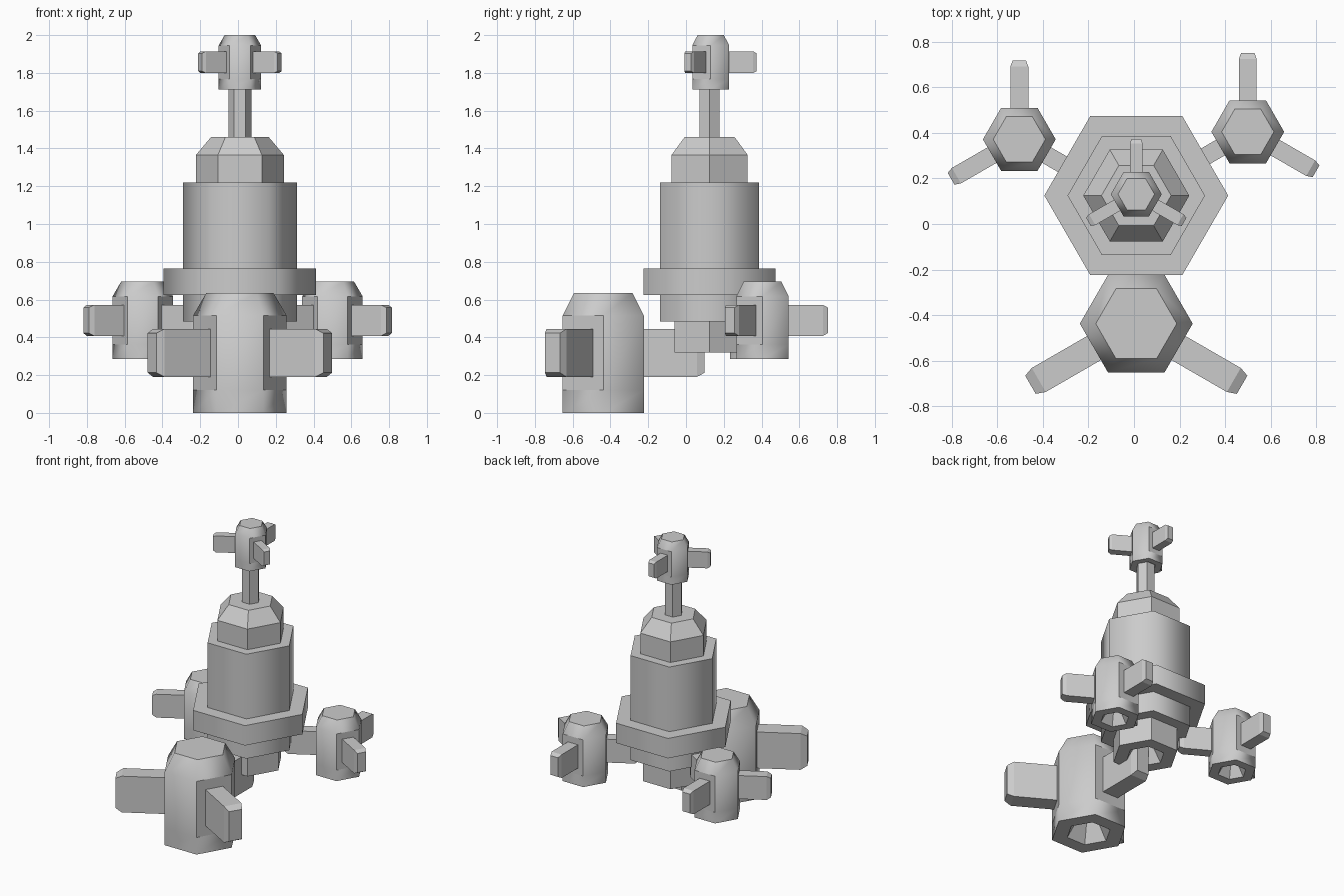
import bpy, bmesh
from math import cos, sin, radians, pi

if "Cube" in bpy.data.objects:
    bpy.data.objects.remove(bpy.data.objects["Cube"])

CX, CY = 0.01, 0.125  # main axis


def finish(bm, name, loc, scale=1.0):
    bmesh.ops.recalc_face_normals(bm, faces=bm.faces)
    me = bpy.data.meshes.new(name)
    bm.to_mesh(me)
    bm.free()
    ob = bpy.data.objects.new(name, me)
    ob.location = loc
    ob.scale = (scale,) * 3
    bpy.context.collection.objects.link(ob)
    return ob


def hex_stack(name, loc, rings, smooth=(), panel=None, scale=1.0):
    """Six-sided loft through (radius, z) rings; 'smooth' lists soft bands,
    'panel' is a band whose alternate faces stay flat."""
    bm = bmesh.new()
    loops = [[bm.verts.new((r * cos(k * pi / 3), r * sin(k * pi / 3), z))
              for k in range(6)] for r, z in rings]
    for b in range(len(loops) - 1):
        for k in range(6):
            n = (k + 1) % 6
            f = bm.faces.new((loops[b][k], loops[b][n], loops[b + 1][n], loops[b + 1][k]))
            f.smooth = b in smooth and not (b == panel and k % 2 == 1)
    bm.faces.new(loops[0])
    bm.faces.new(loops[-1])
    return finish(bm, name, loc, scale)


def fin(name, loc, angle, scale):
    """Flat blade with a chamfered tip, pointing along 'angle'."""
    bm = bmesh.new()
    loops = []
    for x, hw, z0, z1 in ((0.16, 0.061, 0.19, 0.445), (0.495, 0.061, 0.19, 0.445),
                          (0.537, 0.046, 0.213, 0.422)):
        loops.append([bm.verts.new((x, y, z)) for y, z in
                      ((-hw, z0), (hw, z0), (hw, z1), (-hw, z1))])
    for a, b in zip(loops, loops[1:]):
        for k in range(4):
            n = (k + 1) % 4
            bm.faces.new((a[k], a[n], b[n], b[k]))
    bm.faces.new(loops[0])
    bm.faces.new(loops[-1])
    finish(bm, name, loc, scale).rotation_euler.z = radians(angle)


def pod(name, loc, scale):
    """Thruster pod with hollow nozzle, flat side panels and three fins."""
    rings = [(0.07, 0.13), (0.145, 0), (0.248, 0), (0.248, 0.12),
             (0.248, 0.515), (0.178, 0.635)]
    hex_stack(name, loc, rings, smooth=(2, 3, 4), panel=3, scale=scale)
    for i, a in enumerate((90, 210, 330)):
        fin(f"{name}_fin_{i + 1}", loc, a, scale)


# Central tower
axis = (CX, CY, 0)
hex_stack("lower_nozzle", axis, [(0.06, 0.42), (0.125, 0.32), (0.216, 0.32), (0.216, 0.49)])
hex_stack("lower_collar", axis, [(0.302, 0.485), (0.302, 0.63)], smooth=(0,))
hex_stack("wide_flange", axis, [(0.404, 0.625), (0.404, 0.765)], smooth=(0,))
hex_stack("main_body", axis, [(0.302, 0.76), (0.302, 1.22)], smooth=(0,))
hex_stack("upper_cap", axis, [(0.233, 1.215), (0.233, 1.365), (0.153, 1.46)])
hex_stack("mast", axis, [(0.061, 1.45), (0.061, 1.72)])

# Pods: front, back left, back right, and top
pod("front_pod", (CX, -0.438, 0), 1.0)
pod("left_pod", (-0.504, 0.372, 0.285), 0.645)
pod("right_pod", (0.50, 0.405, 0.285), 0.645)
pod("top_pod", (CX, 0.131, 1.713), 0.452)
